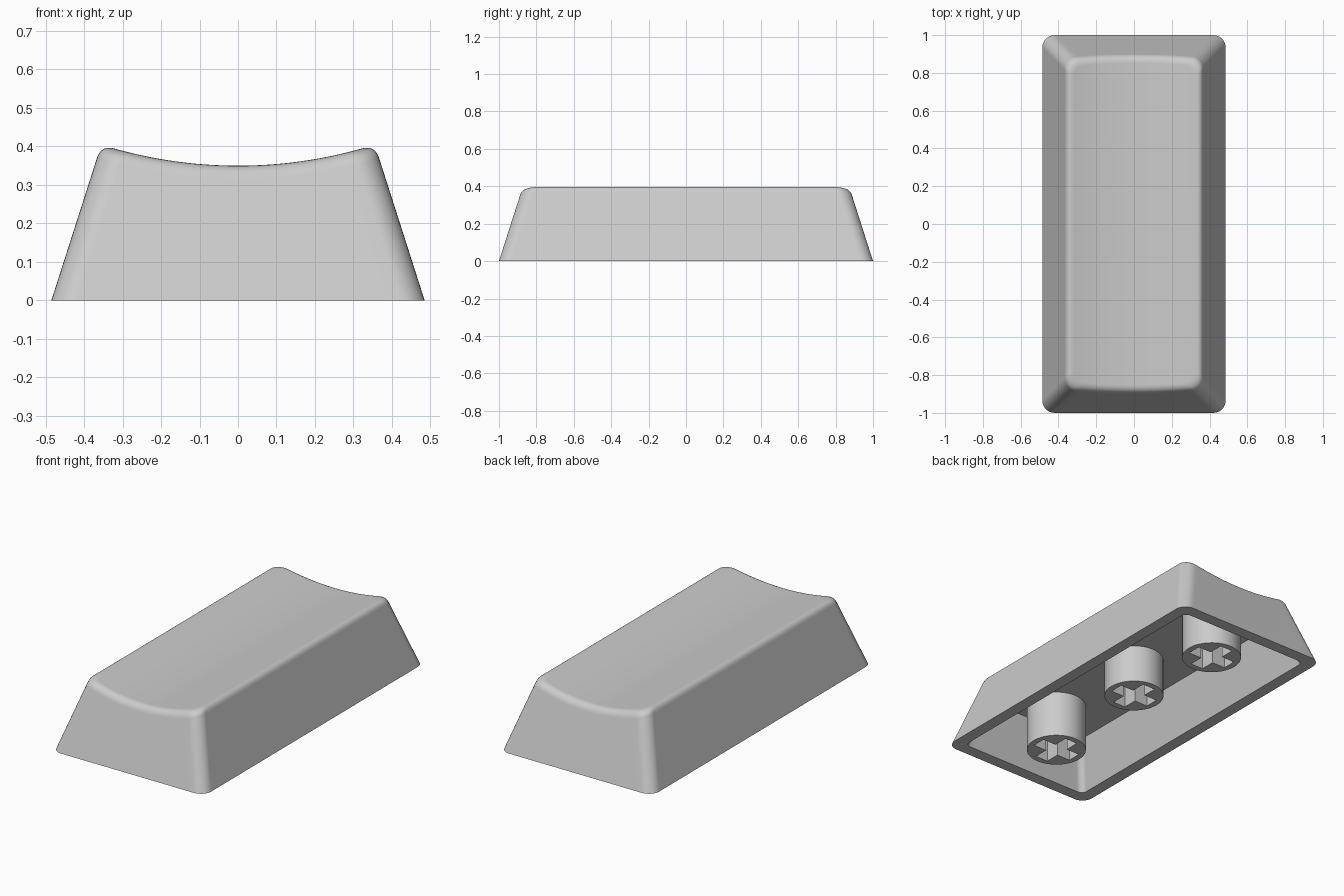
import bpy, bmesh, math

if "Cube" in bpy.data.objects:
    bpy.data.objects.remove(bpy.data.objects["Cube"])

HX, HY = 0.485, 1.0          # half size of the base
SLOPE = 0.32                 # wall lean, inset per unit of height
WALL, CEILING = 0.07, 0.27   # rim width and height of the hollow
DISH_R, DISH_LOW = 1.18, 0.35

grey = bpy.data.materials.new("light grey plastic")
grey.diffuse_color = (0.6, 0.6, 0.6, 1)
grey.use_nodes = True
grey.node_tree.nodes["Principled BSDF"].inputs["Base Color"].default_value = grey.diffuse_color


def finish(name, bm):
    bmesh.ops.recalc_face_normals(bm, faces=bm.faces)
    mesh = bpy.data.meshes.new(name)
    bm.to_mesh(mesh)
    bm.free()
    mesh.materials.append(grey)
    ob = bpy.data.objects.new(name, mesh)
    bpy.context.collection.objects.link(ob)
    bpy.ops.object.select_all(action='DESELECT')
    ob.select_set(True)
    bpy.context.view_layer.objects.active = ob
    bpy.ops.object.shade_smooth_by_angle(angle=math.radians(35))
    mod = ob.modifiers.new("even shading", 'WEIGHTED_NORMAL')
    mod.keep_sharp = True
    return ob


def dish(x):
    return DISH_LOW + DISH_R - math.sqrt(DISH_R ** 2 - x * x)


# Front half of a rounded rectangle, left to right: (side, straight part, angle)
CORNER, SPAN = 8, 24
HALF = [(-1, 1, math.pi + math.pi / 2 * i / CORNER) for i in range(CORNER + 1)]
HALF += [(0, -1 + 2 * i / SPAN, -math.pi / 2) for i in range(1, SPAN)]
HALF += [(1, 1, -math.pi / 2 + math.pi / 2 * i / CORNER) for i in range(CORNER + 1)]


def outline(entry, inset, r):
    side, t, a = entry
    cx = (HX - inset - r) * (side if side else t)
    return cx + r * math.cos(a), -(HY - inset - r) + r * math.sin(a)


def flat_ring(inset, r, z):
    return [(*outline(e, inset, r), z) for e in HALF]


def top_rings(r=0.065, drop=0.035, run=0.035, steps=6):
    """Rings of the rounded edge where the leaning wall meets the dish."""
    rings = [[] for _ in range(steps + 1)]
    for e in HALF:
        z = 0.38
        for _ in range(8):
            z = dish(outline(e, SLOPE * z, r)[0])
        low = (*outline(e, SLOPE * (z - drop), r), z - drop)
        mid = (*outline(e, SLOPE * z, r), z)
        tx, ty = outline(e, SLOPE * z + run, r)
        end = (tx, ty, dish(tx))
        for i, ring in enumerate(rings):
            t = i / steps
            ring.append(tuple((1 - t) ** 2 * a + 2 * t * (1 - t) * b + t * t * c
                              for a, b, c in zip(low, mid, end)))
    return rings


# Hollow cap: ceiling -> inner wall -> rim -> outer wall -> rounded edge -> dish
bm = bmesh.new()
profile = [flat_ring(WALL + SLOPE * CEILING, 0.035, CEILING),
           flat_ring(WALL, 0.035, 0), flat_ring(0, 0.065, 0)] + top_rings()
loops = []
for ring in profile:
    front = [bm.verts.new(p) for p in ring]
    back = [bm.verts.new((x, -y, z)) for x, y, z in ring]
    loops.append((front, back, front + back[::-1]))
for (_, _, a), (_, _, b) in zip(loops, loops[1:]):
    for i in range(len(a)):
        j = (i + 1) % len(a)
        bm.faces.new((a[i], a[j], b[j], b[i]))
for front, back, _ in (loops[0], loops[-1]):
    for i in range(len(front) - 1):
        bm.faces.new((front[i], front[i + 1], back[i + 1], back[i]))
finish("cap_shell", bm)


# Round stems with a cross-shaped socket
def stem(name, y, z0, radius=0.16, arm=0.125, w=0.04):
    bm = bmesh.new()
    circle = [(radius * math.cos(math.tau * i / 48), radius * math.sin(math.tau * i / 48))
              for i in range(48)]
    cross = []
    for q in range(4):
        c, s = round(math.cos(q * math.pi / 2)), round(math.sin(q * math.pi / 2))
        cross += [(px * c - py * s, px * s + py * c)
                  for px, py in ((arm, -w), (arm, w), (w, w))]
    edges = []
    for pts in (circle, cross):
        vs = [bm.verts.new((px, py + y, z0)) for px, py in pts]
        edges += [bm.edges.new((vs[i - 1], vs[i])) for i in range(len(vs))]
    bmesh.ops.triangle_fill(bm, edges=edges, use_beauty=True, normal=(0, 0, -1))
    out = bmesh.ops.extrude_face_region(bm, geom=bm.faces[:], use_keep_orig=True)
    top = [v for v in out["geom"] if isinstance(v, bmesh.types.BMVert)]
    bmesh.ops.translate(bm, verts=top, vec=(0, 0, CEILING + 0.01 - z0))
    finish(name, bm)


stem("front_stem", -0.655, 0.0)
stem("middle_stem", 0.0, 0.05)
stem("back_stem", 0.655, 0.0)
